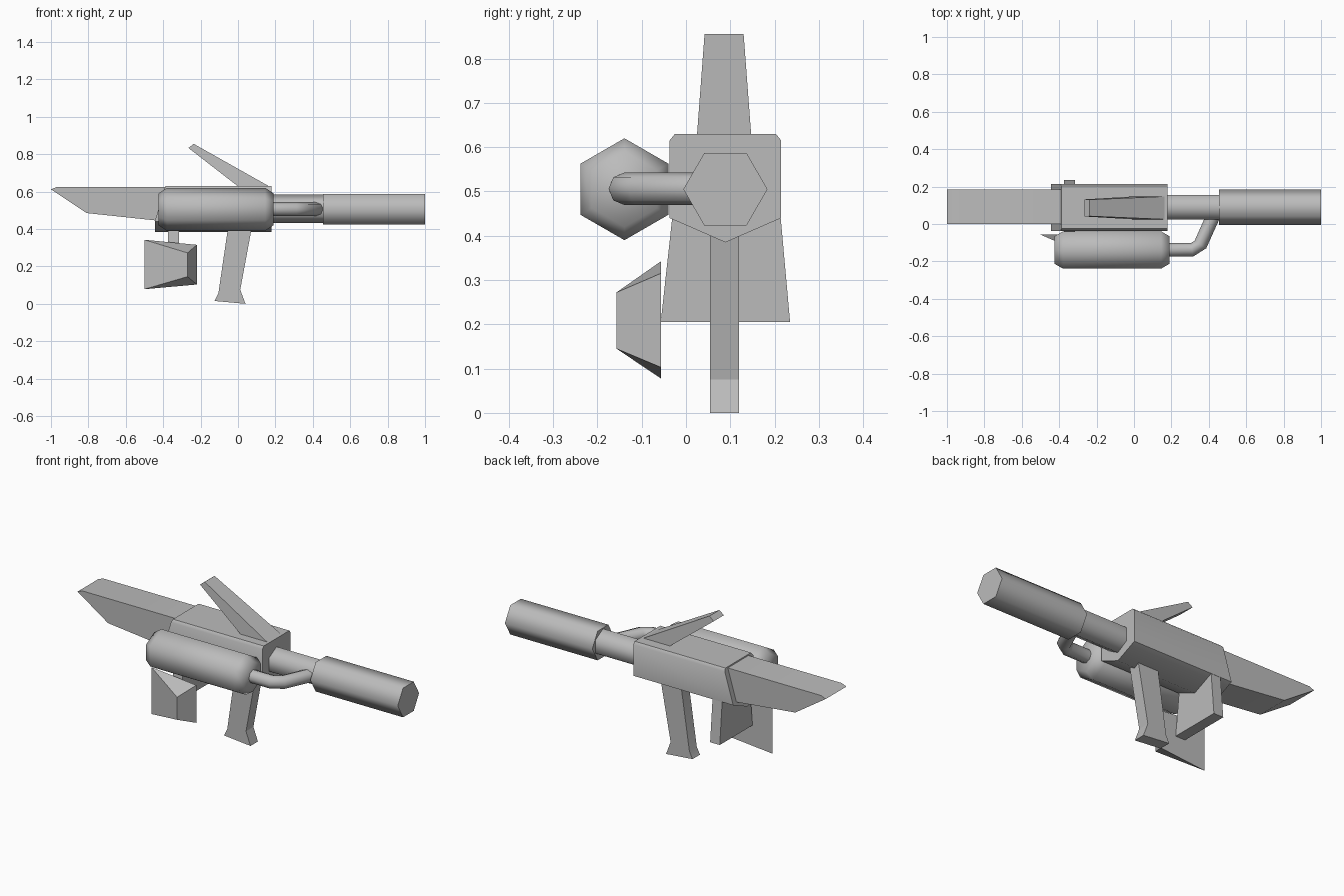
import bpy, bmesh, math
from mathutils import Vector

if "Cube" in bpy.data.objects:
    bpy.data.objects.remove(bpy.data.objects["Cube"])

grey = bpy.data.materials.new("plain_grey")
grey.use_nodes = True
GREY = (0.5, 0.5, 0.5, 1)
grey.diffuse_color = GREY
grey.node_tree.nodes["Principled BSDF"].inputs["Base Color"].default_value = GREY


def finish(name, bm, angle=70):
    bmesh.ops.recalc_face_normals(bm, faces=bm.faces)
    mesh = bpy.data.meshes.new(name)
    bm.to_mesh(mesh)
    bm.free()
    mesh.materials.append(grey)
    ob = bpy.data.objects.new(name, mesh)
    bpy.context.collection.objects.link(ob)
    bpy.ops.object.select_all(action="DESELECT")
    ob.select_set(True)
    bpy.context.view_layer.objects.active = ob
    bpy.ops.object.shade_smooth_by_angle(angle=math.radians(angle))
    return ob


def loft(name, rings, angle=70):
    """Skin a list of equal-length rings and cap both ends."""
    bm = bmesh.new()
    rows = [[bm.verts.new(p) for p in ring] for ring in rings]
    n = len(rows[0])
    for a, b in zip(rows, rows[1:]):
        for i in range(n):
            j = (i + 1) % n
            bm.faces.new((a[i], a[j], b[j], b[i]))
    bm.faces.new(rows[0])
    bm.faces.new(rows[-1])
    return finish(name, bm, angle)


def slab(name, profile, width, angle=30):
    """Side profile in x, z with the y range given by width(z)."""
    return loft(name, [[(x, width(z)[s], z) for x, z in profile] for s in (0, 1)], angle)


def hex_tube(name, y, z, stations, turn=0):
    """Six-sided tube along x through (x, radius) stations."""
    angles = [math.radians(60 * i + turn) for i in range(6)]
    return loft(name, [[(x, y + r * math.cos(a), z + r * math.sin(a)) for a in angles]
                       for x, r in stations])


# Barrel and muzzle sleeve
hex_tube("barrel", 0.089, 0.507, [(0.1, 0.076), (0.5, 0.076)], 30)
hex_tube("muzzle_sleeve", 0.089, 0.505, [(0.455, 0.095), (1, 0.095)])

# Side canister with chamfered ends
hex_tube("side_canister", -0.139, 0.505,
         [(-0.425, 0.085), (-0.38, 0.115), (0.145, 0.115), (0.19, 0.085)], 30)

# Receiver: keel-bottomed body with a slanted rear face
half = [(0, 0.385), (0.126, 0.44), (0.126, 0.615), (0.114, 0.63)]
section = half + [(-y, z) for y, z in reversed(half[1:])]
rear = lambda z: -0.445 + max(0, z - 0.44) * 0.3
loft("receiver", [[(rear(z), 0.089 + y, z) for y, z in section],
                  [(0.178, 0.089 + y, z) for y, z in section]], 50)

# Tapered shoulder stock
slab("stock", [(-1, 0.612), (-0.97, 0.624), (-0.35, 0.624), (-0.35, 0.436), (-0.81, 0.485)],
     lambda z: (0.0, 0.184), 50)

# Swept top fin, narrower toward its tip
def fin_width(z):
    w = 0.06 - 0.075 * (z - 0.63)
    return 0.085 - w, 0.087 + w

slab("top_fin", [(-0.265, 0.833), (-0.237, 0.855), (0.172, 0.625), (0.01, 0.62)], fin_width)

# Pistol grip with flared foot
slab("grip", [(-0.05, 0.43), (0.078, 0.43), (0.012, 0.075), (0.04, 0.0),
              (-0.125, 0.015), (-0.105, 0.055)], lambda z: (0.054, 0.12))

# Flared cross plate under the receiver
slab("cross_plate", [(-0.375, 0.205), (-0.315, 0.205), (-0.315, 0.44), (-0.375, 0.44)],
     lambda z: (-0.057 + 0.11 * (z - 0.205), 0.235 - 0.09 * (z - 0.205)))

# Wedge-shaped side guard with an outward ridge
bm = bmesh.new()
for p in [(-0.5, -0.057, 0.342), (-0.5, -0.057, 0.078), (-0.22, -0.057, 0.315),
          (-0.22, -0.057, 0.103), (-0.27, -0.157, 0.272), (-0.27, -0.157, 0.145)]:
    bm.verts.new(p)
bmesh.ops.convex_hull(bm, input=bm.verts)
finish("side_guard", bm, 65)

# Feed pipe bending from the canister into the barrel
path = [Vector((x, y, 0.506)) for x, y in
        [(0.15, -0.138), (0.31, -0.138), (0.355, -0.11), (0.42, 0.035), (0.43, 0.07)]]
rings = []
for i, p in enumerate(path):
    t = (path[min(i + 1, len(path) - 1)] - path[max(i - 1, 0)]).normalized()
    side = Vector((-t.y, t.x, 0))
    rings.append([p + 0.037 * (side * math.cos(k * math.pi / 4) + Vector((0, 0, math.sin(k * math.pi / 4))))
                  for k in range(8)])
loft("feed_pipe", rings)
